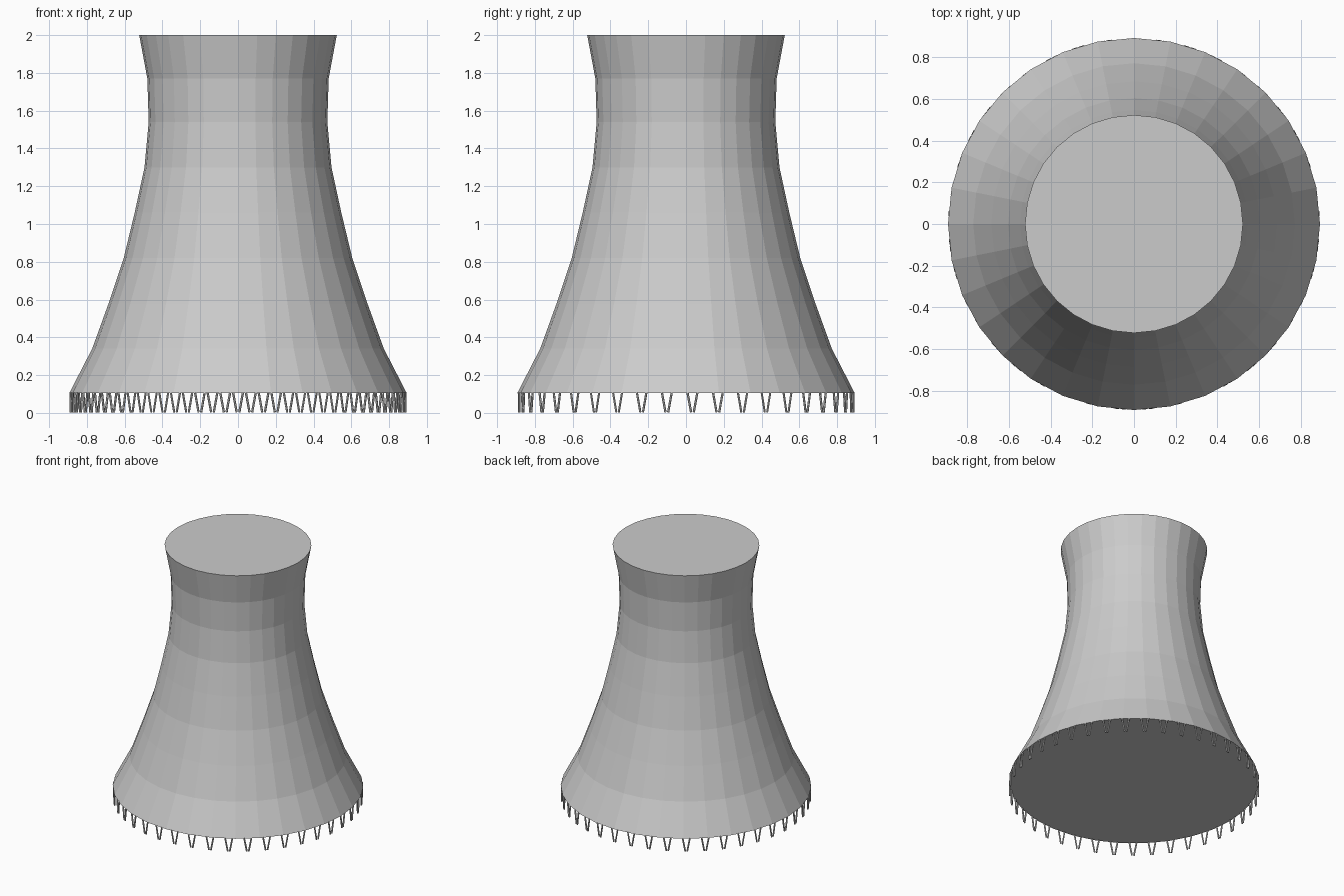
import bpy, bmesh
from math import sin, cos, pi
from mathutils import Vector, Matrix

if "Cube" in bpy.data.objects:
    bpy.data.objects.remove(bpy.data.objects["Cube"])

SIDES = 32
LEGS = 41
LEG_RADIUS = 0.886
PROFILE = [(0.893, 0.105), (0.772, 0.34), (0.685, 0.58), (0.605, 0.82),
           (0.547, 1.06), (0.495, 1.30), (0.473, 1.54), (0.48, 1.77), (0.523, 2.0)]


def add_object(name, bm):
    bmesh.ops.recalc_face_normals(bm, faces=bm.faces)
    mesh = bpy.data.meshes.new(name)
    bm.to_mesh(mesh)
    bm.free()
    obj = bpy.data.objects.new(name, mesh)
    bpy.context.collection.objects.link(obj)
    return obj


# Flared tower shell, faceted and capped at both ends
bm = bmesh.new()
rings = [[bm.verts.new((r * cos(2 * pi * i / SIDES), r * sin(2 * pi * i / SIDES), z))
          for i in range(SIDES)] for r, z in PROFILE]
for low, high in zip(rings, rings[1:]):
    for i in range(SIDES):
        j = (i + 1) % SIDES
        bm.faces.new((low[i], low[j], high[j], high[i]))
bm.faces.new(rings[0][::-1])
bm.faces.new(rings[-1])
add_object("tower_shell", bm)


def add_strut(bm, start, end, radius):
    axis = end - start
    matrix = (Matrix.Translation((start + end) / 2)
              @ axis.to_track_quat('Z', 'Y').to_matrix().to_4x4())
    bmesh.ops.create_cone(bm, cap_ends=True, segments=6, radius1=radius,
                          radius2=radius, depth=axis.length, matrix=matrix)


# Ring of V-shaped support struts under the rim
bm = bmesh.new()
for k in range(LEGS):
    turn = Matrix.Rotation(2 * pi * (k + 0.25) / LEGS, 4, 'Z')
    for side in (-1, 1):
        foot = turn @ Vector((LEG_RADIUS, side * 0.007, 0.003))
        head = turn @ Vector((LEG_RADIUS, side * 0.026, 0.107))
        add_strut(bm, foot, head, 0.006)
add_object("support_struts", bm)
